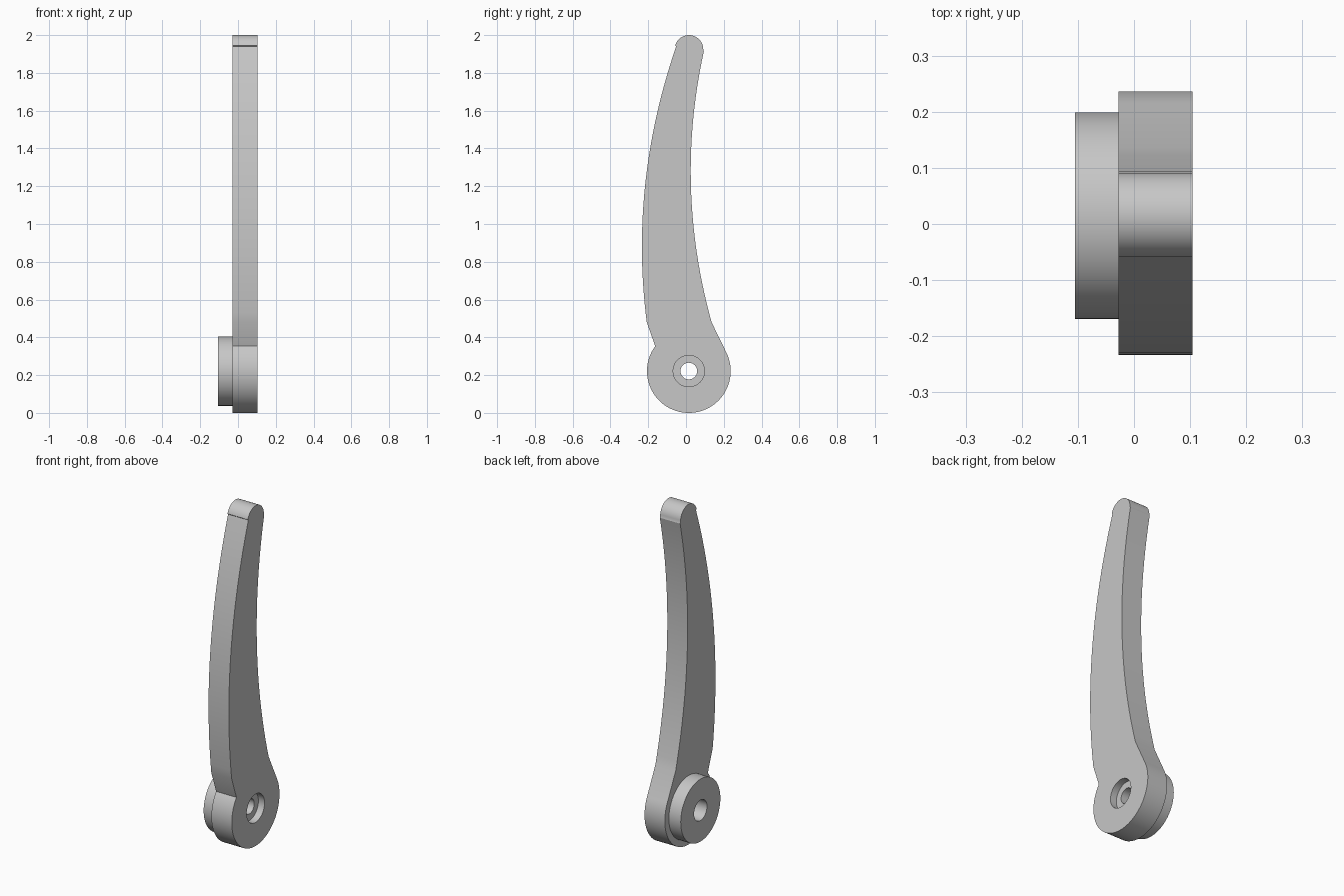
import bpy, bmesh
from math import cos, sin, radians, pi
from mathutils import Matrix

default = bpy.data.objects.get("Cube")
if default:
    bpy.data.objects.remove(default)

HUB_Y, HUB_Z, HUB_R = 0.015, 0.2215, 0.2215
X_BOSS, X_BACK, X_FACE = -0.105, -0.028, 0.104

grey = bpy.data.materials.new("plain grey")
grey.use_nodes = True
colour = (0.57, 0.57, 0.57, 1)
grey.diffuse_color = colour
grey.node_tree.nodes["Principled BSDF"].inputs["Base Color"].default_value = colour


def finish(name, bm):
    bmesh.ops.recalc_face_normals(bm, faces=bm.faces)
    mesh = bpy.data.meshes.new(name)
    bm.to_mesh(mesh)
    bm.free()
    mesh.materials.append(grey)
    ob = bpy.data.objects.new(name, mesh)
    bpy.context.collection.objects.link(ob)
    return ob


def disc(name, radius, x0, x1, sides=64):
    """Cylinder along x on the hub axis."""
    bm = bmesh.new()
    place = Matrix.Translation(((x0 + x1) / 2, HUB_Y, HUB_Z)) @ Matrix.Rotation(pi / 2, 4, "Y")
    bmesh.ops.create_cone(bm, cap_ends=True, segments=sides, radius1=radius,
                          radius2=radius, depth=x1 - x0, matrix=place)
    return finish(name, bm)


def arc(cy, cz, r, a0, a1, n):
    angles = [radians(a0 + (a1 - a0) * i / n) for i in range(n + 1)]
    return [(cy + r * cos(a), cz + r * sin(a)) for a in angles]


def bow(y0, z0, r, za, zb, n=28):
    """Shallow edge curve of radius r, furthest to -y at height z0."""
    heights = [za + (zb - za) * i / n for i in range(n + 1)]
    return [(y0 + (z - z0) ** 2 / (2 * r), z) for z in heights]


def boolean(ob, other, operation):
    mod = ob.modifiers.new(operation.title(), "BOOLEAN")
    mod.object, mod.operation, mod.solver = other, operation, "EXACT"
    bpy.context.view_layer.objects.active = ob
    bpy.ops.object.modifier_apply(modifier=mod.name)
    bpy.data.objects.remove(other)


# Lever outline: round hub, bowed front edge, rounded tip, hollow back edge
outline = arc(HUB_Y, HUB_Z, HUB_R, 26, -216.5, 72)
outline += bow(-0.2335, 0.88, 3.1, 0.48, 1.94)
outline += arc(0.0155, 1.924, 0.076, 164, 0, 24)
outline += bow(0.025, 1.28, 2.9, 1.915, 0.48)

bm = bmesh.new()
face = bm.faces.new([bm.verts.new((X_BACK, y, z)) for y, z in outline])
side = bmesh.ops.extrude_face_region(bm, geom=[face])["geom"]
moved = [v for v in side if isinstance(v, bmesh.types.BMVert)]
bmesh.ops.translate(bm, verts=moved, vec=(X_FACE - X_BACK, 0, 0))
lever = finish("lever", bm)

# Boss on the inner side of the hub, fused with the lever
boolean(lever, disc("boss", 0.184, X_BOSS, X_BACK + 0.02), "UNION")

# Counterbore, through hole and wider bore in the boss
for radius, x0, x1 in ((0.083, 0.064, 0.15), (0.044, -0.15, 0.15), (0.06, -0.15, 0.01)):
    boolean(lever, disc("bore", radius, x0, x1, 48), "DIFFERENCE")

# Smooth curved walls, crisp rims
bpy.ops.object.select_all(action="DESELECT")
lever.select_set(True)
bpy.context.view_layer.objects.active = lever
bpy.ops.object.shade_smooth_by_angle(angle=radians(20))
